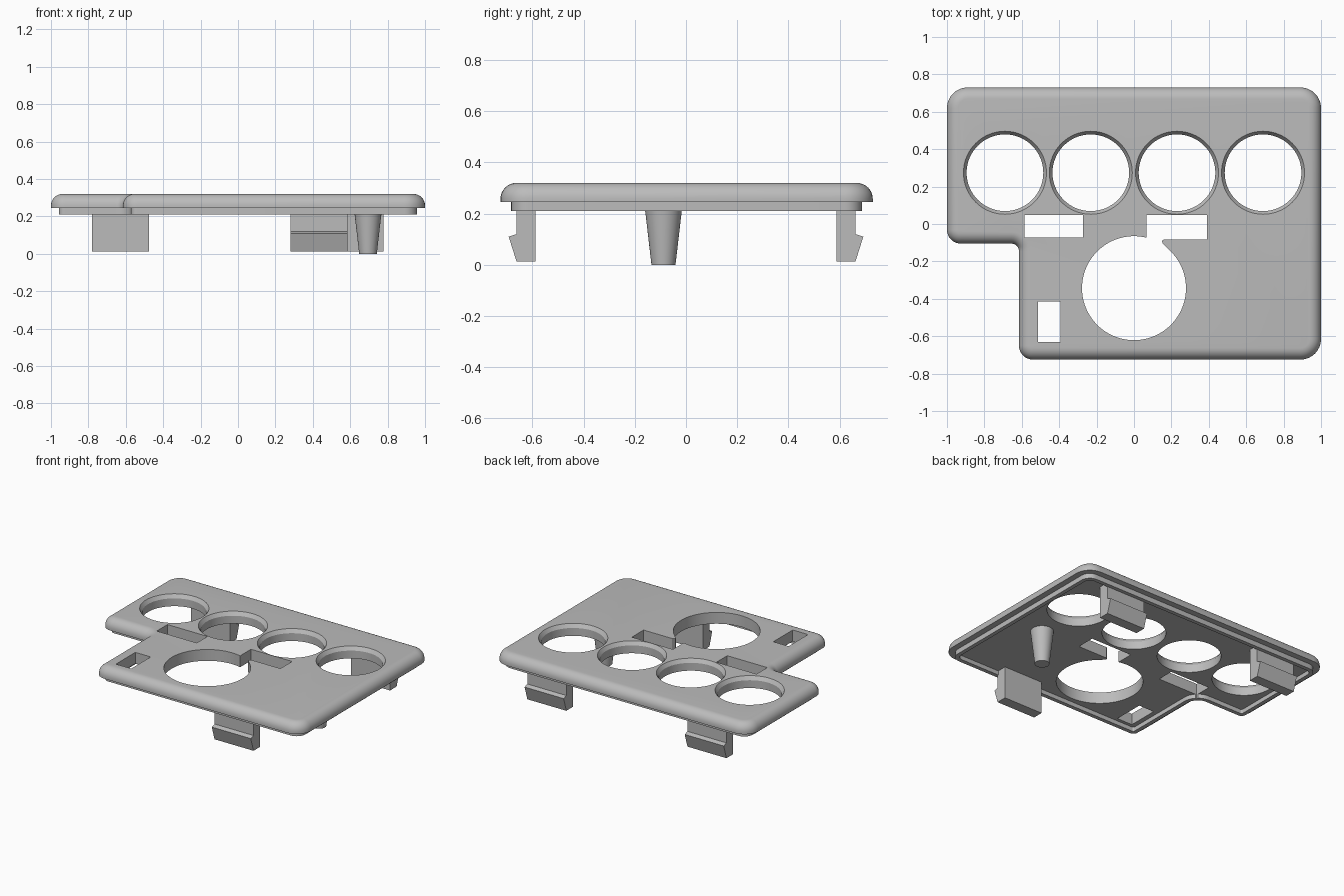
import bpy, bmesh, math
from mathutils import Vector

if "Cube" in bpy.data.objects:
    bpy.data.objects.remove(bpy.data.objects["Cube"])

grey = bpy.data.materials.new("light_grey_plastic")
grey.use_nodes = True
grey.diffuse_color = (0.5, 0.5, 0.5, 1)
grey.node_tree.nodes["Principled BSDF"].inputs["Base Color"].default_value = (0.5, 0.5, 0.5, 1)

TOP, EDGE, LIP, FLOOR = 0.32, 0.245, 0.21, 0.24

# L-shaped outline, counter-clockwise: x, y, corner radius
CORNERS = [(-0.615, -0.725, 0.075), (1, -0.725, 0.11), (1, 0.73, 0.11),
           (-1, 0.73, 0.11), (-1, -0.105, 0.075), (-0.615, -0.105, 0.04)]


def outline(inset, z, steps=8):
    """Rounded L outline, moved inward by inset."""
    pts = []
    n = len(CORNERS)
    for i, (x, y, r) in enumerate(CORNERS):
        p = Vector((x, y))
        a = (p - Vector(CORNERS[i - 1][:2])).normalized()
        b = (Vector(CORNERS[(i + 1) % n][:2]) - p).normalized()
        convex = a.cross(b) > 0
        p += inset * (Vector((-a.y, a.x)) + Vector((-b.y, b.x)))
        r = max(r - inset, 0.012) if convex else r + inset
        centre = p + r * (b - a)
        for k in range(steps + 1):
            t = k / steps * math.pi / 2
            q = centre - r * b * math.cos(t) + r * a * math.sin(t)
            pts.append((q.x, q.y, z))
    return pts


def stack(name, rings):
    """Closed solid through a stack of equally long rings."""
    bm = bmesh.new()
    loops = [[bm.verts.new(p) for p in ring] for ring in rings]
    for lo, hi in zip(loops, loops[1:]):
        for i in range(len(lo)):
            j = (i + 1) % len(lo)
            bm.faces.new((lo[i], lo[j], hi[j], hi[i]))
    bm.faces.new(loops[0][::-1])
    bm.faces.new(loops[-1])
    bmesh.ops.recalc_face_normals(bm, faces=bm.faces)
    mesh = bpy.data.meshes.new(name)
    bm.to_mesh(mesh)
    bm.free()
    ob = bpy.data.objects.new(name, mesh)
    bpy.context.collection.objects.link(ob)
    mesh.materials.append(grey)
    return ob


def lathe(name, x, y, profile, sides=64):
    angles = [2 * math.pi * i / sides for i in range(sides)]
    return stack(name, [[(x + r * math.cos(a), y + r * math.sin(a), z) for a in angles]
                        for r, z in profile])


def prism(name, pts, z0=0.1, z1=0.5):
    return stack(name, [[(x, y, z) for x, y in pts] for z in (z0, z1)])


def box_cutter(name, x0, x1, y0, y1):
    return prism(name, [(x0, y0), (x1, y0), (x1, y1), (x0, y1)])


def smooth(ob):
    bpy.ops.object.select_all(action='DESELECT')
    ob.select_set(True)
    bpy.context.view_layer.objects.active = ob
    bpy.ops.object.shade_smooth_by_angle(angle=math.radians(30))


# Cover plate: recessed underside, locating lip, step and rounded top edge
R = 0.062
rings = [outline(0.07, FLOOR), outline(0.07, LIP), outline(0.042, LIP),
         outline(0.042, EDGE), outline(0, EDGE)]
for k in range(9):
    t = k / 8 * math.pi / 2
    rings.append(outline(R * (1 - math.cos(t)), TOP - R + R * math.sin(t)))
plate = stack("cover_plate", rings)

# Openings: four chamfered round holes, one large hole, three slots
cutters = [lathe("round_hole_cutter", x, 0.274,
                 [(0.205, 0.1), (0.205, TOP - 0.025), (0.222, TOP), (0.222, 0.4)])
           for x in (-0.69, -0.231, 0.23, 0.69)]
cutters += [
    lathe("large_hole_cutter", 0, -0.343, [(0.278, 0.1), (0.278, 0.5)], 96),
    box_cutter("left_slot_cutter", -0.585, -0.272, -0.072, 0.048),
    box_cutter("small_slot_cutter", -0.512, -0.392, -0.632, -0.415),
    prism("joined_slot_cutter", [(0.068, 0.048), (0.068, -0.2), (0.18, -0.2), (0.18, -0.13),
                                 (0.152, -0.103), (0.15, -0.09), (0.16, -0.083),
                                 (0.39, -0.083), (0.39, 0.048)]),
]
bpy.context.view_layer.objects.active = plate
for c in cutters:
    mod = plate.modifiers.new("opening", 'BOOLEAN')
    mod.operation = 'DIFFERENCE'
    mod.solver = 'EXACT'
    mod.object = c
    bpy.ops.object.modifier_apply(modifier=mod.name)
    bpy.data.objects.remove(c)
smooth(plate)

# Tapered locating peg
smooth(lathe("locating_peg", 0.695, -0.088, [(0.047, 0), (0.076, FLOOR + 0.01)], 48))

# Snap clips with outward hooks: one at the front, two at the back
HOOK = [(0.588, 0.012), (0.662, 0.012), (0.693, 0.11), (0.662, 0.12),
        (0.662, FLOOR + 0.01), (0.588, FLOOR + 0.01)]
for name, x0, side in (("front_clip", 0.28, -1), ("back_left_clip", 0.472, 1),
                       ("back_right_clip", -0.78, 1)):
    stack(name, [[(x, side * y, z) for y, z in HOOK] for x in (x0, x0 + 0.305)])
